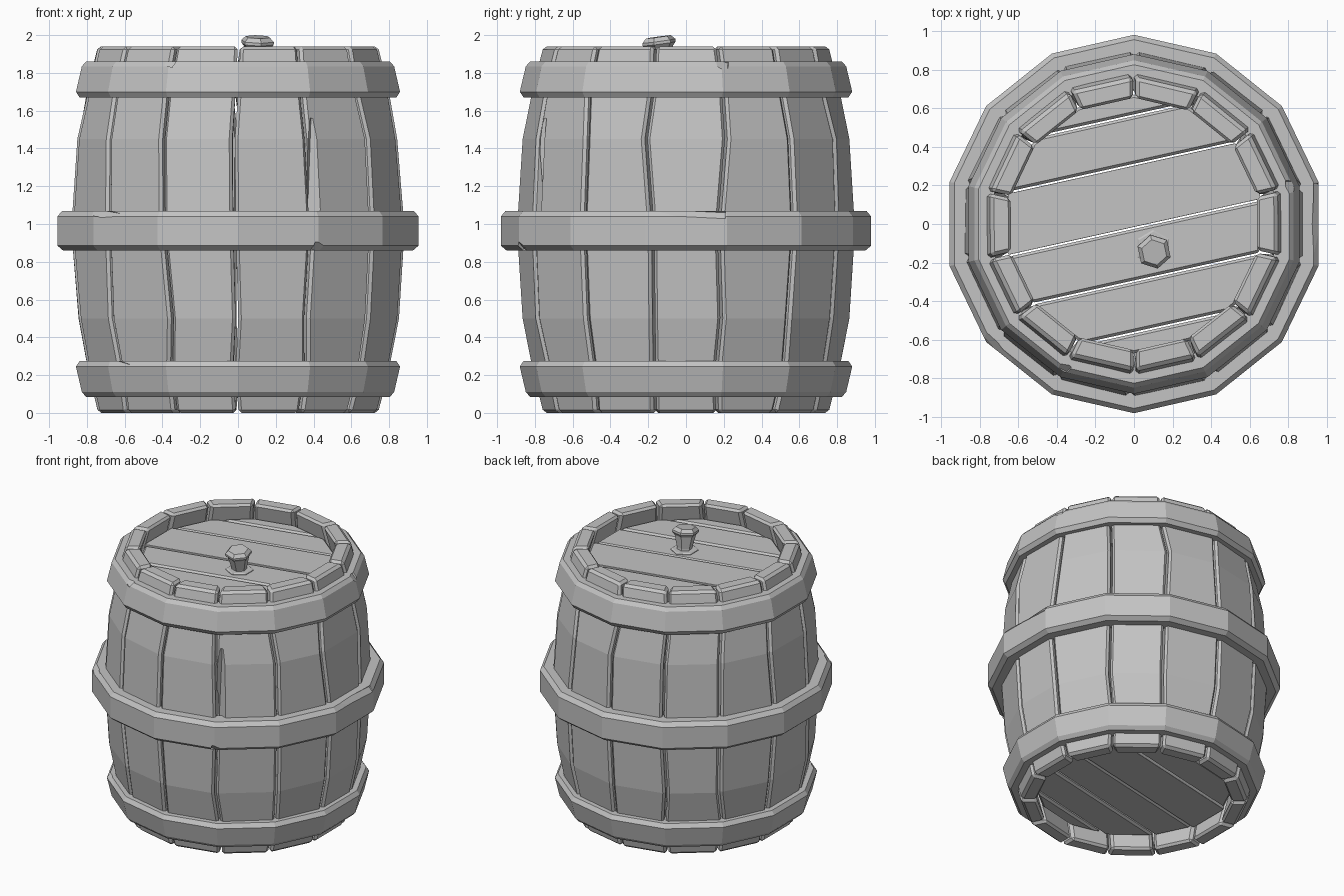
import bpy, bmesh, math, random
from mathutils import Vector, Matrix

random.seed(4)
if "Cube" in bpy.data.objects:
    bpy.data.objects.remove(bpy.data.objects["Cube"])

SIDES = 14
STEP = 2 * math.pi / SIDES

grey = bpy.data.materials.new("plain grey")
grey.use_nodes = True
grey.diffuse_color = (0.55, 0.55, 0.55, 1)
bsdf = next(n for n in grey.node_tree.nodes if n.type == "BSDF_PRINCIPLED")
bsdf.inputs["Base Color"].default_value = grey.diffuse_color
bsdf.inputs["Roughness"].default_value = 0.8


def finish(name, bm):
    bmesh.ops.recalc_face_normals(bm, faces=bm.faces)
    mesh = bpy.data.meshes.new(name)
    bm.to_mesh(mesh)
    bm.free()
    mesh.materials.append(grey)
    obj = bpy.data.objects.new(name, mesh)
    bpy.context.collection.objects.link(obj)
    return obj


def direction(k):
    a = k * STEP - math.pi / 2
    return Vector((math.cos(a), math.sin(a), 0))


def chamfer(bm, width, limit=0.6):
    bmesh.ops.recalc_face_normals(bm, faces=bm.faces)
    edges = [e for e in bm.edges if e.calc_face_angle(0) > limit]
    bmesh.ops.bevel(bm, geom=edges, offset=width, segments=1,
                    profile=0.5, affect="EDGES", clamp_overlap=True)


def skin(bm, rings, close_ends):
    """Join rings of vertices, either into a loop or with capped ends."""
    count, size = len(rings), len(rings[0])
    for i in range(count if not close_ends else count - 1):
        a, b = rings[i], rings[(i + 1) % count]
        for j in range(size):
            n = (j + 1) % size
            bm.faces.new((a[j], a[n], b[n], b[j]))
    if close_ends:
        bm.faces.new(rings[0])
        bm.faces.new(rings[-1])


def lathe(name, profile, sides, capped=False):
    bm = bmesh.new()
    rings = []
    for r, z in profile:
        angles = [i * 2 * math.pi / sides - math.pi / 2 for i in range(sides)]
        rings.append([bm.verts.new((r * math.cos(a), r * math.sin(a), z)) for a in angles])
    skin(bm, rings, capped)
    return finish(name, bm)


def chip(obj, k, radius, z, size, twist=0.3):
    """Knock a nick out of an edge with a tilted block."""
    d = direction(k)
    bm = bmesh.new()
    bmesh.ops.create_cube(bm, size=1)
    spin = Matrix.Rotation(k * STEP, 4, "Z")
    tilt = Matrix.Rotation(math.pi / 4, 4, "X") if size[2] < 0.2 else Matrix.Rotation(math.pi / 4, 4, "Z")
    turn = Matrix.Rotation(twist, 4, "Y")
    bm.transform(Matrix.Translation(d * radius + Vector((0, 0, z))) @ spin @ turn @ tilt
                 @ Matrix.Diagonal((*size, 1)))
    cutter = finish("chip_cutter", bm)
    cutter.hide_render = True
    mod = obj.modifiers.new("chip", "BOOLEAN")
    mod.operation, mod.solver, mod.object = "DIFFERENCE", "EXACT", cutter
    graph = bpy.context.evaluated_depsgraph_get()
    mesh = bpy.data.meshes.new_from_object(obj.evaluated_get(graph))
    obj.modifiers.clear()
    obj.data = mesh
    bpy.data.objects.remove(cutter)


# Staves: bulging boards, their seams wandering a little
levels = [(0, 0.76), (0.22, 0.815), (0.5, 0.87), (0.97, 0.9), (1.45, 0.87), (1.72, 0.815), (1.94, 0.76)]
wander = [[random.uniform(-0.07, 0.07) for _ in levels] for _ in range(SIDES)]
thickness, gap = 0.11, 0.007
staves = []
for k in range(SIDES):
    bm = bmesh.new()
    rings = []
    for i, (z, r) in enumerate(levels):
        end = 0.3 if i in (0, len(levels) - 1) else 1
        left = direction(k + wander[k][i] * end)
        right = direction(k + 1 + wander[(k + 1) % SIDES][i] * end)
        side = (right - left).normalized() * gap
        up = Vector((0, 0, z))
        pts = (left * r + side, right * r - side,
               right * (r - thickness) - side, left * (r - thickness) + side)
        rings.append([bm.verts.new(p + up) for p in pts])
    skin(bm, rings, True)
    chamfer(bm, 0.017)
    staves.append(finish(f"stave_{k + 1}", bm))
chip(staves[1], 1.05, 0.88, 1.3, (0.07, 0.07, 0.52), 0.04)

# Hoops: bands with bevelled edges, the end ones flared towards the middle
middle = lathe("middle_hoop", [(0.85, 0.86), (0.95, 0.86), (0.98, 0.885), (0.98, 1.04),
                               (0.955, 1.07), (0.85, 1.07)], SIDES)
flare = [(0.74, 0.085), (0.825, 0.085), (0.848, 0.11), (0.88, 0.245), (0.86, 0.275), (0.74, 0.275)]
bottom = lathe("bottom_hoop", flare, SIDES)
top = lathe("top_hoop", [(r, 1.945 - z) for r, z in flare], SIDES)

chip(top, -1, 0.84, 1.865, (0.06, 0.05, 0.05))
chip(top, 4, 0.85, 1.865, (0.09, 0.06, 0.06))
chip(bottom, -1.9, 0.88, 0.275, (0.2, 0.05, 0.05), 0.2)
chip(middle, -1.9, 0.97, 1.07, (0.24, 0.05, 0.05), 0.12)
chip(middle, 1, 0.98, 0.86, (0.06, 0.06, 0.06))
chip(middle, 3.5, 0.955, 1.07, (0.42, 0.045, 0.045), 0.05)


# Lid and base: a disc sawn into slanting planks
def planks(name, z_low, z_high):
    slant = math.radians(12.5)
    across = Vector((-math.sin(slant), math.cos(slant), 0))
    seams = [-0.72, -0.55, -0.29, -0.02, 0.3, 0.55, 0.72]
    for n, (low, high) in enumerate(zip(seams, seams[1:])):
        bm = bmesh.new()
        bm.faces.new([bm.verts.new(direction(k) * 0.67 + Vector((0, 0, z_low))) for k in range(SIDES)])
        for edge, way in ((low + 0.005, -1), (high - 0.005, 1)):
            bmesh.ops.bisect_plane(bm, geom=bm.verts[:] + bm.edges[:] + bm.faces[:],
                                   plane_co=across * edge, plane_no=across * way, clear_outer=True)
        grown = bmesh.ops.extrude_face_region(bm, geom=bm.faces[:])["geom"]
        bmesh.ops.translate(bm, vec=(0, 0, z_high - z_low),
                            verts=[g for g in grown if isinstance(g, bmesh.types.BMVert)])
        chamfer(bm, 0.014, 1.2)
        finish(f"{name}_plank_{n + 1}", bm)


planks("lid", 1.76, 1.83)
planks("base", 0.11, 0.18)

# Stopper: a six-sided tapered peg leaning forward, in a thin collar
peg = lathe("stopper", [(0.05, -0.03), (0.052, 0.02), (0.072, 0.105), (0.09, 0.125),
                        (0.09, 0.14), (0.068, 0.162)], 6, True)
peg.location = (0.1, -0.125, 1.83)
peg.rotation_euler = (math.radians(8), 0, math.radians(12))
collar = lathe("stopper_collar", [(0.095, -0.01), (0.095, 0.004), (0.085, 0.01)], 6, True)
collar.location = (0.1, -0.125, 1.83)
